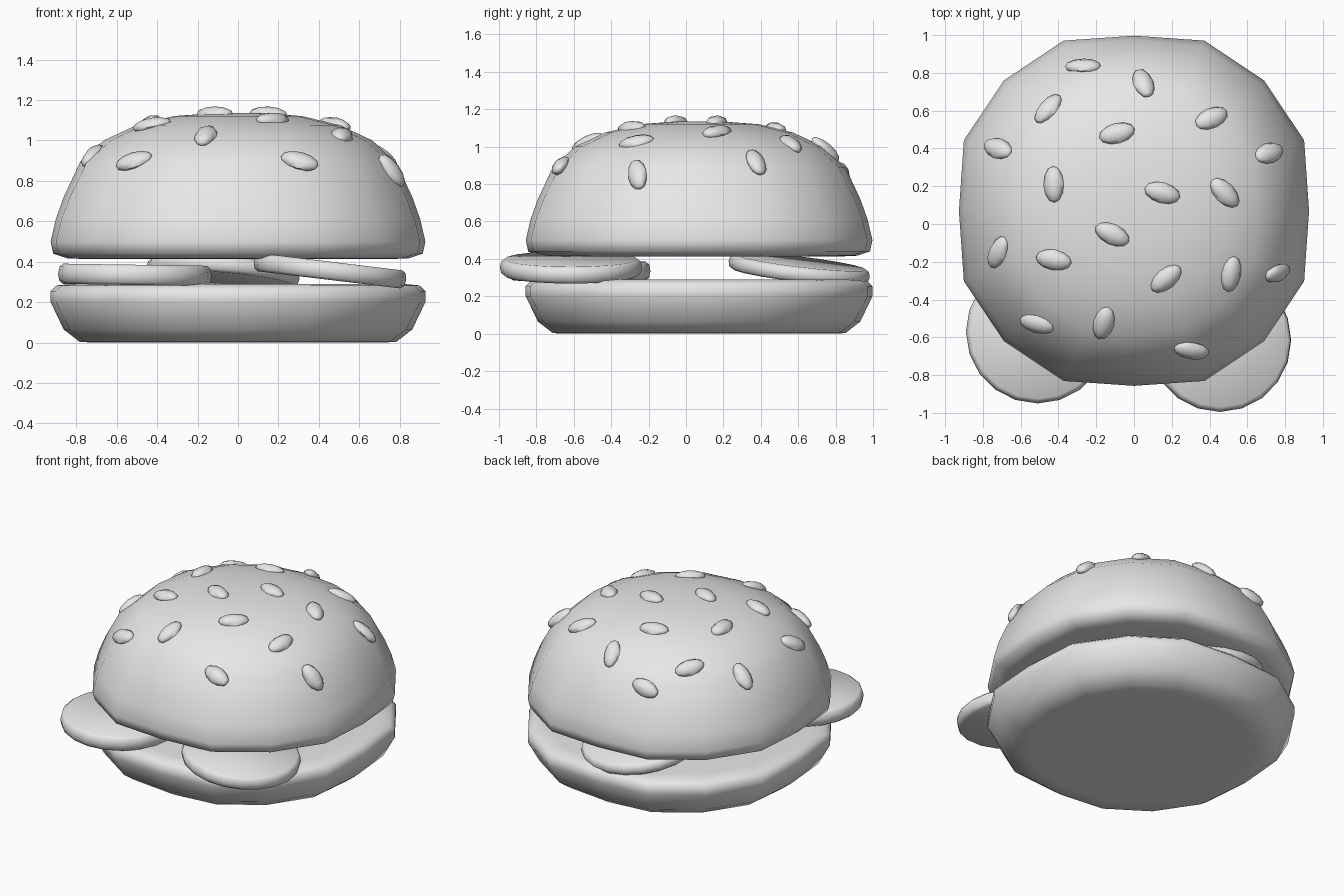
import bpy
import bmesh
from math import sin, cos, pi, radians
from mathutils import Vector, Matrix
from mathutils.bvhtree import BVHTree

cube = bpy.data.objects.get("Cube")
if cube:
    bpy.data.objects.remove(cube, do_unlink=True)

# Single colour
grey = bpy.data.materials.new("light_grey")
grey.use_nodes = True
grey.diffuse_color = (0.8, 0.8, 0.8, 1)
grey.node_tree.nodes["Principled BSDF"].inputs["Base Color"].default_value = (0.8, 0.8, 0.8, 1)


def finish(bm, name, matrix=None, angle=60):
    bmesh.ops.recalc_face_normals(bm, faces=bm.faces)
    mesh = bpy.data.meshes.new(name)
    bm.to_mesh(mesh)
    bm.free()
    mesh.materials.append(grey)
    obj = bpy.data.objects.new(name, mesh)
    bpy.context.collection.objects.link(obj)
    if matrix:
        obj.matrix_world = matrix
    bpy.ops.object.select_all(action='DESELECT')
    obj.select_set(True)
    bpy.context.view_layer.objects.active = obj
    bpy.ops.object.shade_smooth_by_angle(angle=radians(angle))
    return obj


def lathe(profile, sides, flatten=0.0):
    """Spin (radius, height) points; flatten pulls in the four axis corners."""
    bm = bmesh.new()
    rings = []
    for r, z in profile:
        ring = []
        for i in range(sides):
            a = 2 * pi * i / sides
            k = 1 - flatten * r * r if i % (sides // 4) == 0 else 1
            ring.append(bm.verts.new((r * k * cos(a), r * k * sin(a), z)))
        rings.append(ring)
    for low, high in zip(rings, rings[1:]):
        for i in range(sides):
            j = (i + 1) % sides
            bm.faces.new((low[i], low[j], high[j], high[i]))
    bm.faces.new(rings[0][::-1])
    bm.faces.new(rings[-1])
    return bm


# Buns
bun_place = Matrix.Translation((0, 0.07, 0))
bottom_profile = [(0.72, 0), (0.81, 0.003), (0.9, 0.065), (0.975, 0.2),
                  (0.975, 0.255), (0.94, 0.283), (0.85, 0.29)]
finish(lathe(bottom_profile, 16, 0.052), "bottom_bun", bun_place)

top_profile = [(0.78, 0.413), (0.88, 0.417), (0.96, 0.44), (0.975, 0.5),
               (0.945, 0.61), (0.9, 0.72), (0.81, 0.89), (0.68, 1.0),
               (0.51, 1.075), (0.32, 1.12), (0.12, 1.135)]
dome = lathe(top_profile, 16, 0.052)
dome.transform(bun_place)
bmesh.ops.recalc_face_normals(dome, faces=dome.faces)
dome_tree = BVHTree.FromBMesh(dome)
finish(dome, "top_bun")

# Filling slices: centre and tilt (slope in x and y)
slices = [((-0.51, -0.57, 0.335), (-0.015, 0), 0.05),
          ((0.455, -0.615, 0.355), (-0.12, 0), 0.045),
          ((-0.075, 0.605, 0.345), (-0.08, -0.12), 0.04)]
for n, (centre, slope, h) in enumerate(slices):
    rim = [(0.355, -h), (0.373, -h * 0.7), (0.38, 0), (0.373, h * 0.7), (0.355, h)]
    tilt = Vector((0, 0, 1)).rotation_difference(Vector((-slope[0], -slope[1], 1)))
    place = Matrix.Translation(centre) @ tilt.to_matrix().to_4x4()
    finish(lathe(rim, 20), f"filling_slice_{n + 1}", place, 50)

# Sesame seeds: x, y and heading in degrees, laid on the dome
seeds = [(-.27, .835, 0), (.05, .745, 110), (-.455, .61, 50), (.41, .56, 25),
         (-.09, .48, 15), (-.72, .4, -20), (.715, .375, 20), (-.425, .21, 92),
         (.15, .165, -15), (.48, .165, -45), (-.115, -.055, -25), (-.72, -.15, 65),
         (-.425, -.19, -10), (.17, -.29, 40), (.515, -.265, 80), (.76, -.26, 15),
         (-.515, -.53, -15), (-.16, -.525, 75), (.305, -.67, -10)]
for n, (x, y, heading) in enumerate(seeds):
    point, normal, _, _ = dome_tree.ray_cast(Vector((x, y, 2)), Vector((0, 0, -1)))
    dx, dy = cos(radians(heading)), sin(radians(heading))
    along = Vector((dx, dy, -(normal.x * dx + normal.y * dy) / normal.z)).normalized()
    across = normal.cross(along)
    # Long axis follows the heading, thin axis follows the surface normal
    turn = Matrix((across, normal, along)).transposed().to_4x4()
    bm = bmesh.new()
    bmesh.ops.create_uvsphere(bm, u_segments=8, v_segments=6, radius=1)
    bm.transform(Matrix.Diagonal((0.055, 0.037, 0.097, 1)))
    finish(bm, f"sesame_seed_{n + 1}", Matrix.Translation(point) @ turn)
